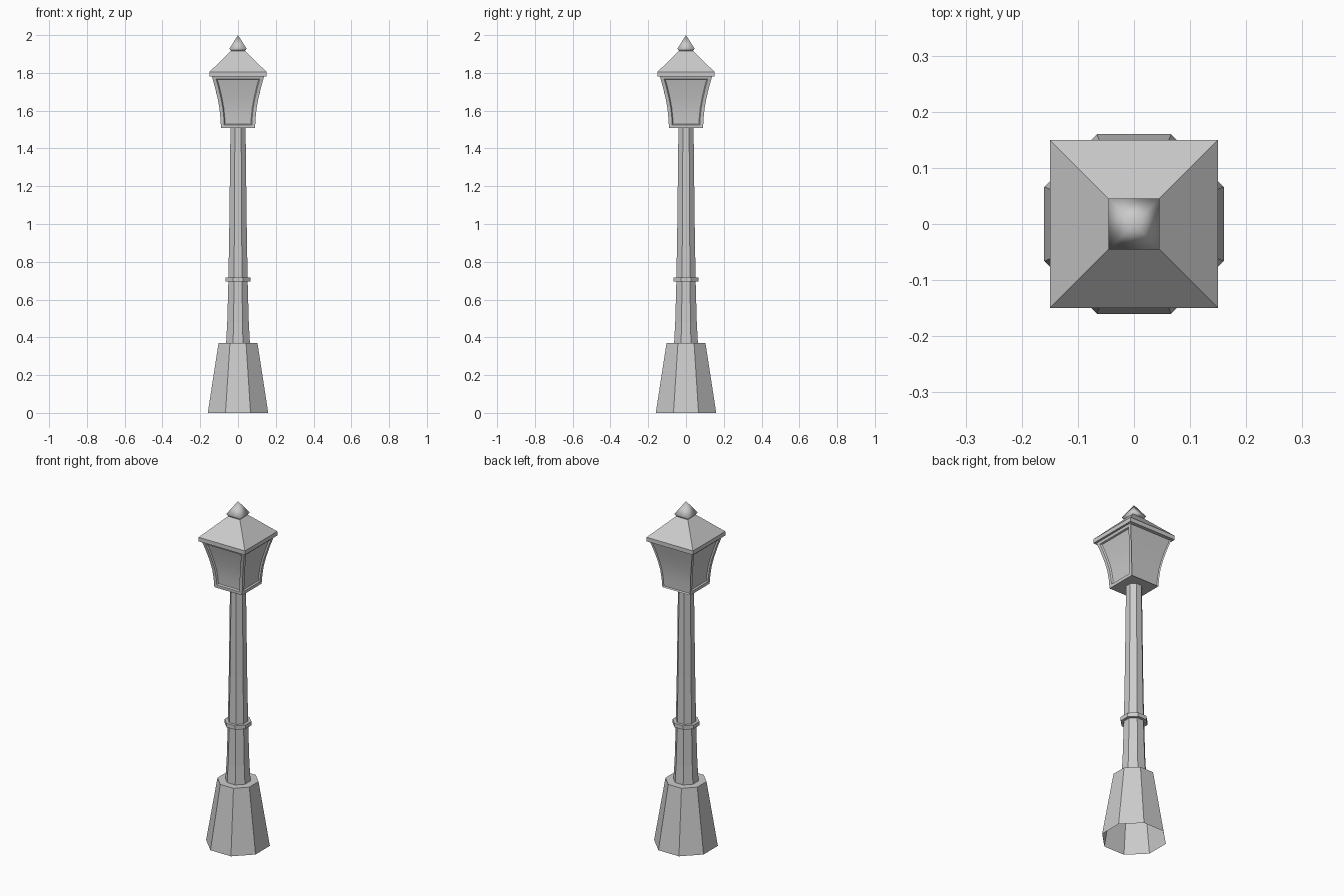
import bpy, bmesh
from math import pi, cos, sin

if "Cube" in bpy.data.objects:
    bpy.data.objects.remove(bpy.data.objects["Cube"])


def loft(name, sides, profile, cap_bottom=True, cap_top=True):
    """Stack of regular polygons; profile holds (z, half width across flats)."""
    bm = bmesh.new()
    rings = []
    for z, half in profile:
        r = half / cos(pi / sides)
        angles = [(i + 0.5) * 2 * pi / sides for i in range(sides)]
        rings.append([bm.verts.new((r * cos(a), r * sin(a), z)) for a in angles])
    strips = [[] for _ in range(sides)]
    for low, high in zip(rings, rings[1:]):
        for i in range(sides):
            j = (i + 1) % sides
            strips[i].append(bm.faces.new((low[i], low[j], high[j], high[i])))
    if cap_bottom:
        bm.faces.new(rings[0][::-1])
    if cap_top:
        bm.faces.new(rings[-1])
    return name, bm, strips


def finish(part, smooth_angle=None):
    name, bm, _ = part
    bmesh.ops.remove_doubles(bm, verts=bm.verts[:], dist=1e-5)
    mesh = bpy.data.meshes.new(name)
    bm.to_mesh(mesh)
    bm.free()
    obj = bpy.data.objects.new(name, mesh)
    bpy.context.collection.objects.link(obj)
    if smooth_angle:
        bpy.ops.object.select_all(action='DESELECT')
        obj.select_set(True)
        bpy.context.view_layer.objects.active = obj
        bpy.ops.object.shade_smooth_by_angle(angle=smooth_angle)
    return obj


# Flared octagonal foot, open underneath
finish(loft("base", 8, [(0, 0.16), (0.37, 0.103)], cap_bottom=False))

# Tapered octagonal post and its collar
finish(loft("post", 8, [(0.37, 0.063), (0.48, 0.057), (0.70, 0.051), (1.00, 0.046),
                        (1.51, 0.040)], cap_bottom=False, cap_top=False))
finish(loft("collar", 8, [(0.695, 0.067), (0.718, 0.067)]))

# Curved lantern body with a recessed pane on every side
lantern = loft("lantern", 4, [(1.507, 0.090), (1.56, 0.093), (1.61, 0.098), (1.66, 0.107),
                              (1.72, 0.121), (1.785, 0.139)])
for strip in lantern[2]:
    bmesh.ops.inset_region(lantern[1], faces=strip, thickness=0.018, use_even_offset=True)
    bmesh.ops.inset_region(lantern[1], faces=strip, thickness=0.005, depth=-0.008,
                           use_even_offset=True)
finish(lantern, 0.5)

# Hipped roof with a thin eave
finish(loft("roof", 4, [(1.782, 0.15), (1.806, 0.15), (1.916, 0.038)]))

# Pointed finial
finish(loft("finial", 4, [(1.914, 0.036), (1.929, 0.045), (2.0, 0.0)], cap_top=False), 1.4)
